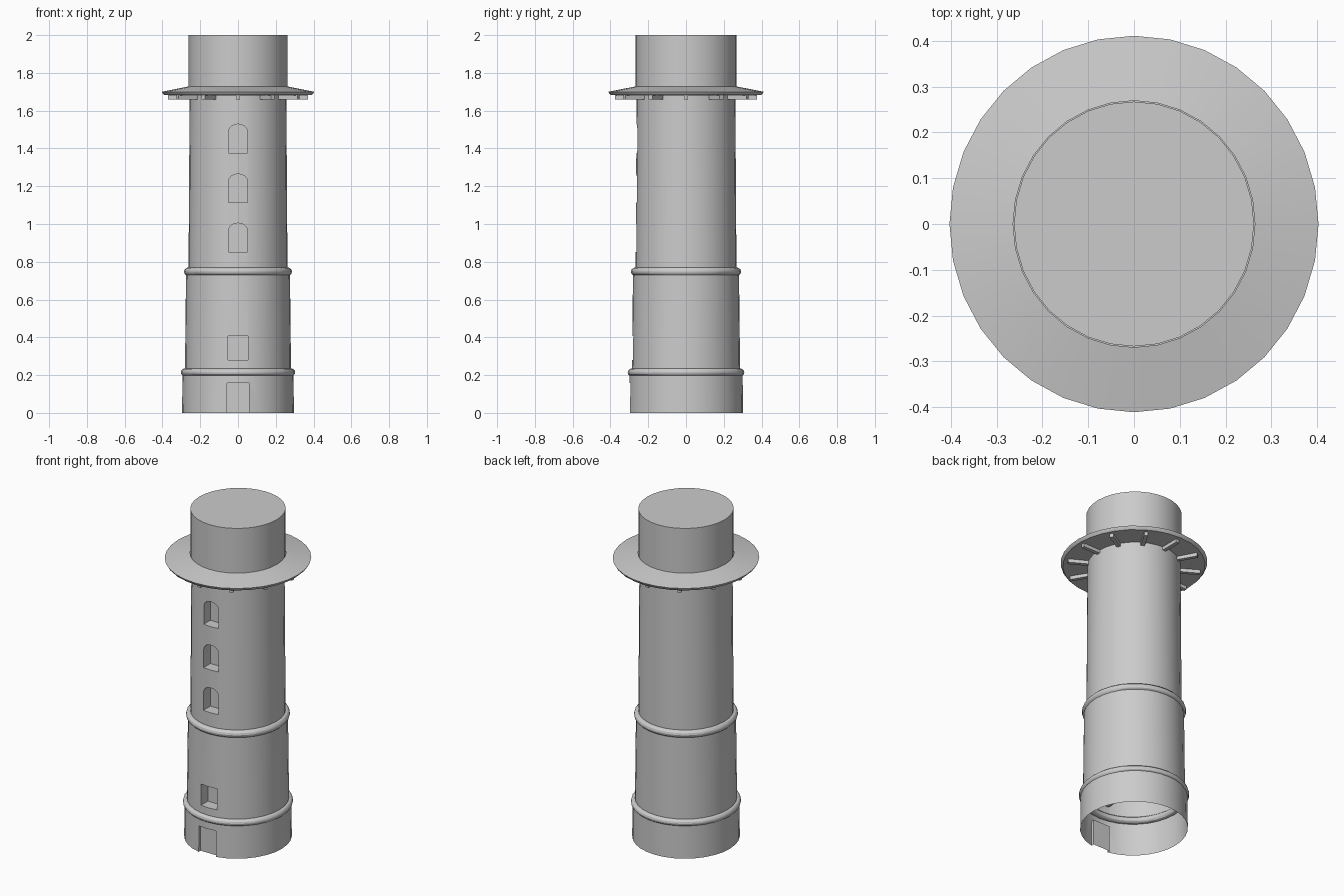
import bpy, bmesh, math

if "Cube" in bpy.data.objects:
    bpy.data.objects.remove(bpy.data.objects["Cube"])

SIDES = 32
Y_SCALE = 1.02   # plan is very slightly deeper than wide


def finish(name, bm):
    bmesh.ops.recalc_face_normals(bm, faces=bm.faces)
    me = bpy.data.meshes.new(name)
    bm.to_mesh(me)
    bm.free()
    ob = bpy.data.objects.new(name, me)
    bpy.context.collection.objects.link(ob)
    return ob


def smooth(ob):
    bpy.ops.object.select_all(action='DESELECT')
    ob.select_set(True)
    bpy.context.view_layer.objects.active = ob
    bpy.ops.object.shade_smooth_by_angle(angle=math.radians(30))


def lathe(name, profile, closed=False, bottom=False, top=False):
    """Revolve an (r, z) profile around the z axis."""
    bm = bmesh.new()
    rings = []
    for r, z in profile:
        ring = []
        for i in range(SIDES):
            a = 2 * math.pi * i / SIDES
            ring.append(bm.verts.new((r * math.cos(a), r * math.sin(a) * Y_SCALE, z)))
        rings.append(ring)
    n = len(rings)
    for k in range(n if closed else n - 1):
        a, b = rings[k], rings[(k + 1) % n]
        for i in range(SIDES):
            j = (i + 1) % SIDES
            bm.faces.new((a[i], a[j], b[j], b[i]))
    if bottom:
        bm.faces.new(rings[0])
    if top:
        bm.faces.new(rings[-1])
    return finish(name, bm)


def recess_cutter(name, w, z0, z1, y_back, rise=0.0):
    """Window-shaped prism, with an arched head when rise > 0."""
    pts = [(-w, z0), (w, z0)]
    steps = 8 if rise else 1
    for i in range(steps + 1):
        a = math.pi * i / steps
        pts.append((w * math.cos(a), z1 - rise + rise * math.sin(a)))
    bm = bmesh.new()
    f = bm.faces.new([bm.verts.new((x, -0.4, z)) for x, z in pts])
    ext = bmesh.ops.extrude_face_region(bm, geom=[f])
    for v in ext['geom']:
        if isinstance(v, bmesh.types.BMVert):
            v.co.y = y_back
    ob = finish(name, bm)
    ob.hide_render = True
    return ob


# stepped, tapering tower
tower = lathe("tower_shaft", [(0.296, 0), (0.294, 0.205), (0.281, 0.215), (0.275, 0.75),
                              (0.262, 0.76), (0.256, 1.69)], bottom=True, top=True)

# door and window recesses
cutters = [recess_cutter("door_cutter", 0.058, -0.1, 0.158, -0.278),
           recess_cutter("low_window_cutter", 0.053, 0.28, 0.408, -0.215)]
for z in (0.853, 1.113, 1.377):
    cutters.append(recess_cutter("arched_window_cutter", 0.05, z, z + 0.152, -0.195, 0.04))
bpy.context.view_layer.objects.active = tower
for c in cutters:
    m = tower.modifiers.new("recess", 'BOOLEAN')
    m.operation = 'DIFFERENCE'
    m.solver = 'EXACT'
    m.object = c
    bpy.ops.object.modifier_apply(modifier=m.name)
for c in cutters:
    bpy.data.objects.remove(c)

# open the underside
bm = bmesh.new()
bm.from_mesh(tower.data)
ends = [f for f in bm.faces if all(v.co.z < 1e-4 for v in f.verts)
        or all(v.co.z > 1.6899 for v in f.verts)]
bmesh.ops.delete(bm, geom=ends, context='FACES')
bm.to_mesh(tower.data)
bm.free()
smooth(tower)

# rounded string courses
for name, major, z, t in (("lower_band", 0.283, 0.215, 0.02), ("upper_band", 0.264, 0.748, 0.022)):
    prof = [(major + t * math.cos(a), z + t * math.sin(a))
            for a in (2 * math.pi * i / 12 for i in range(12))]
    smooth(lathe(name, prof, closed=True))

# gallery brim
smooth(lathe("gallery_brim", [(0.25, 1.68), (0.39, 1.682), (0.398, 1.69),
                              (0.403, 1.70), (0.264, 1.728)]))

# upper drum
smooth(lathe("upper_drum", [(0.262, 1.69), (0.262, 2.0)], top=True))

# radial brackets under the brim
for i in range(12):
    bpy.ops.mesh.primitive_cube_add(size=1)
    ob = bpy.context.object
    ob.name = "gallery_bracket"
    a = math.pi * i / 6
    ob.location = (0.31 * math.cos(a), 0.31 * math.sin(a) * Y_SCALE, 1.671)
    ob.rotation_euler.z = a
    ob.scale = (0.12, 0.022, 0.022)
